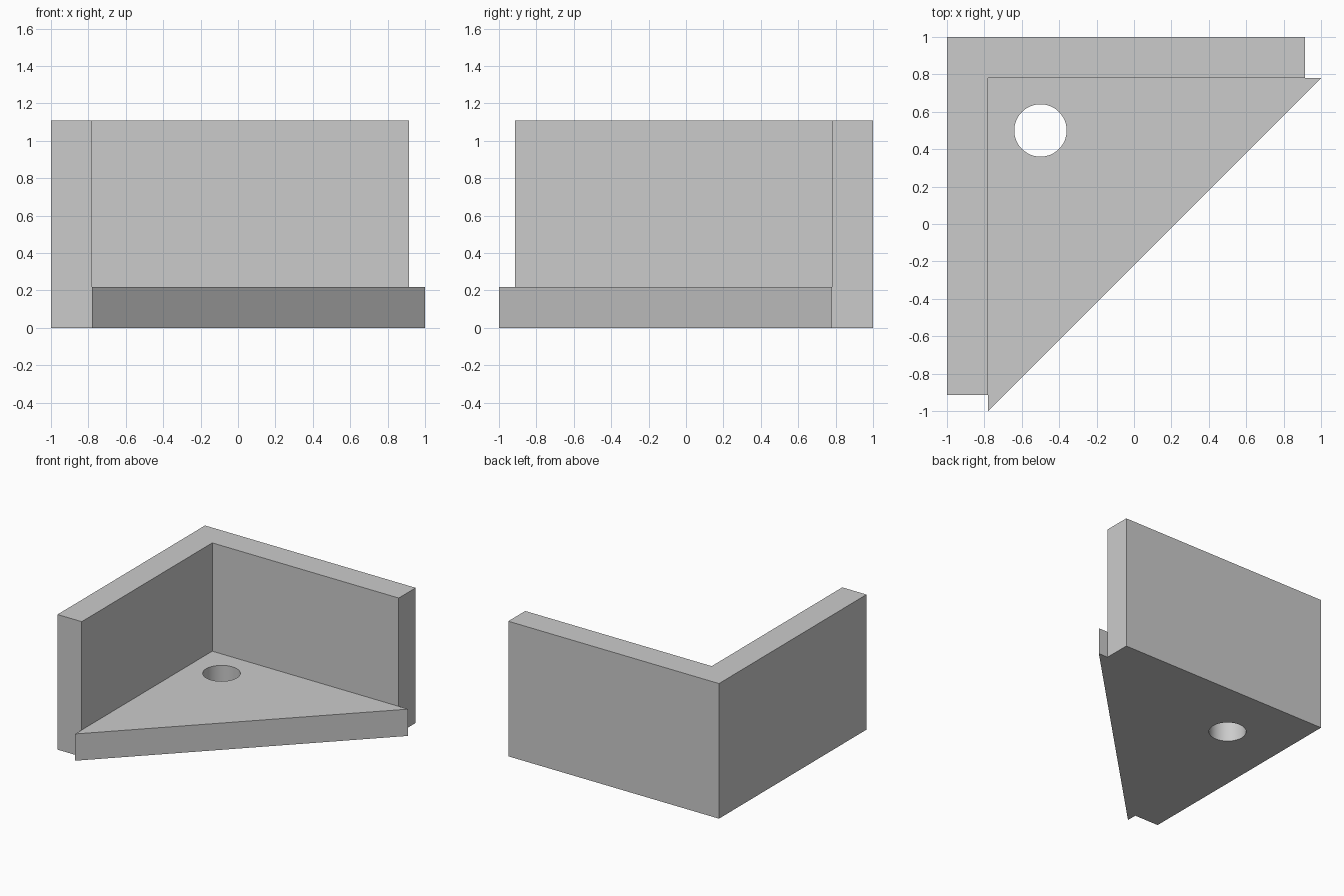
import bpy
import bmesh

if "Cube" in bpy.data.objects:
    bpy.data.objects.remove(bpy.data.objects["Cube"], do_unlink=True)

OUTER, INNER, WALL_END = 1.0, 0.78, 0.915
WALL_HEIGHT, BASE_HEIGHT = 1.11, 0.22

grey = bpy.data.materials.new("light grey")
grey.use_nodes = True
color = (0.6, 0.6, 0.6, 1)
grey.diffuse_color = color
grey.node_tree.nodes["Principled BSDF"].inputs["Base Color"].default_value = color


def prism(name, outline, height):
    """Extrude a plan outline upward from the ground."""
    bm = bmesh.new()
    face = bm.faces.new([bm.verts.new((x, y, 0)) for x, y in outline])
    top = bmesh.ops.extrude_face_region(bm, geom=[face])["geom"]
    bmesh.ops.translate(bm, vec=(0, 0, height),
                        verts=[v for v in top if isinstance(v, bmesh.types.BMVert)])
    bmesh.ops.recalc_face_normals(bm, faces=bm.faces)
    mesh = bpy.data.meshes.new(name)
    bm.to_mesh(mesh)
    bm.free()
    mesh.materials.append(grey)
    obj = bpy.data.objects.new(name, mesh)
    bpy.context.collection.objects.link(obj)
    return obj


def combine(target, tool, operation):
    """Apply a boolean and discard the tool object."""
    mod = target.modifiers.new(operation.lower(), "BOOLEAN")
    mod.operation, mod.solver, mod.object = operation, "EXACT", tool
    bpy.context.view_layer.objects.active = target
    bpy.ops.object.modifier_apply(modifier=mod.name)
    bpy.data.objects.remove(tool, do_unlink=True)


# L-shaped upright walls
bracket = prism("corner_bracket", [
    (-OUTER, -WALL_END), (-INNER, -WALL_END), (-INNER, INNER),
    (WALL_END, INNER), (WALL_END, OUTER), (-OUTER, OUTER)], WALL_HEIGHT)

# Triangular base plate set in the corner
base = prism("base_plate", [(-INNER, -OUTER), (OUTER, INNER), (-INNER, INNER)],
             BASE_HEIGHT)
combine(bracket, base, "UNION")

# Round screw hole through the base
bpy.ops.mesh.primitive_cylinder_add(vertices=64, radius=0.14, depth=1,
                                    location=(-0.5, 0.5, 0))
hole = bpy.context.object
hole.name = "hole_cutter"
hole.hide_render = True
hole.data.materials.append(grey)
combine(bracket, hole, "DIFFERENCE")

# Smooth hole wall, crisp plate edges
bpy.ops.object.select_all(action="DESELECT")
bracket.select_set(True)
bpy.context.view_layer.objects.active = bracket
bpy.ops.object.shade_smooth_by_angle(angle=0.5)
